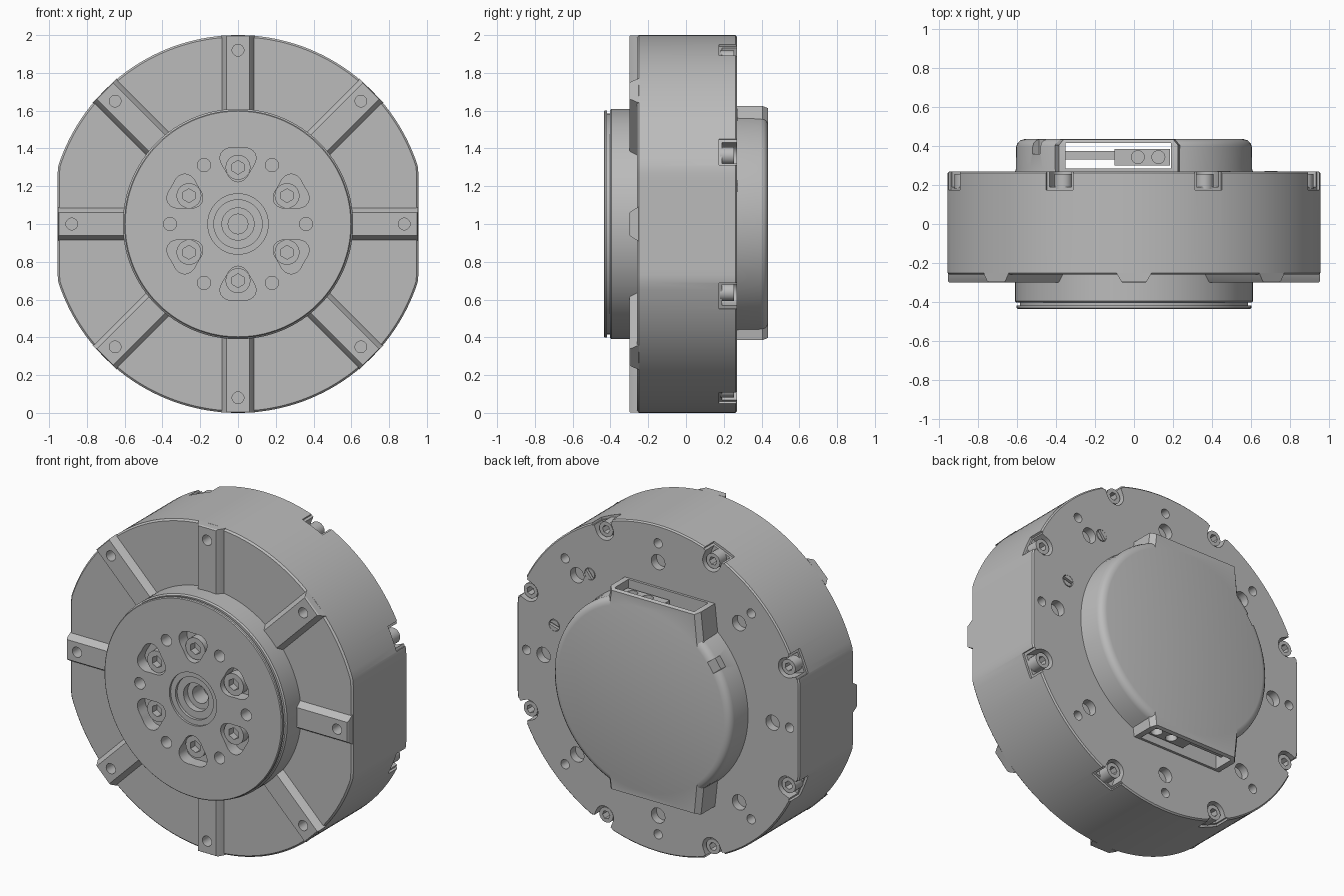
import bpy, bmesh, math
from math import sin, cos, pi, radians

old = bpy.data.objects.get("Cube")
if old:
    bpy.data.objects.remove(old, do_unlink=True)

grey = bpy.data.materials.new("machined grey")
grey.use_nodes = True
grey.diffuse_color = (0.5, 0.5, 0.5, 1)
grey.node_tree.nodes["Principled BSDF"].inputs["Base Color"].default_value = (0.5, 0.5, 0.5, 1)
parts = []


# ---- outlines, drawn in the plane across the motor axis ----
def circle(r, n=32):
    return [(r * cos(2 * pi * i / n), r * sin(2 * pi * i / n)) for i in range(n)]


def polar(radius, n=24):
    return [(radius(t) * cos(t), radius(t) * sin(t)) for t in (2 * pi * i / n for i in range(n))]


def hexagon(r):
    return polar(lambda t: r * cos(pi / 6) / cos((t % (pi / 3)) - pi / 6))


def rect(u0, u1, v0, v1):
    return [(u0, v0), (u1, v0), (u1, v1), (u0, v1)]


def flatted(r, flat):
    return [(max(-flat, min(flat, x)), z) for x, z in circle(r, 160)]


def slot(r, length):
    arc = [(r * cos(t), r * sin(t)) for t in (pi / 2 + pi * i / 12 for i in range(13))]
    return arc + [(length, -r), (length, r)]


# ---- solid from outlines stacked along y, moved out by off and turned by ang ----
def loft(bm, layers, ang=0, off=0):
    rings = []
    for y, pts in layers:
        rings.append([bm.verts.new(((u + off) * cos(ang) - v * sin(ang), y,
                                    1 + (u + off) * sin(ang) + v * cos(ang))) for u, v in pts])
    n = len(rings[0])
    faces = [bm.faces.new(rings[0]), bm.faces.new(rings[-1])]
    for a, b in zip(rings, rings[1:]):
        for i in range(n):
            j = (i + 1) % n
            faces.append(bm.faces.new((a[i], a[j], b[j], b[i])))
    bmesh.ops.recalc_face_normals(bm, faces=faces)


def prism(bm, pts, y0, y1, ang=0, off=0):
    loft(bm, [(y0, pts), (y1, pts)], ang, off)


def lathe(bm, profile, n=128):
    loft(bm, [(y, circle(r, n)) for y, r in profile])


def make(name, bm, keep=True):
    me = bpy.data.meshes.new(name)
    bm.to_mesh(me)
    bm.free()
    me.materials.append(grey)
    ob = bpy.data.objects.new(name, me)
    bpy.context.collection.objects.link(ob)
    if keep:
        parts.append(ob)
    return ob


def combine(ob, bm, mode='DIFFERENCE'):
    tool = make("cutter", bm, False)
    mod = ob.modifiers.new("cut", 'BOOLEAN')
    mod.operation, mod.solver, mod.object = mode, 'EXACT', tool
    bpy.context.view_layer.update()
    dg = bpy.context.evaluated_depsgraph_get()
    me = bpy.data.meshes.new_from_object(ob.evaluated_get(dg))
    ob.modifiers.clear()
    ob.data = me
    bpy.data.objects.remove(tool, do_unlink=True)


def socket_screw(bm, y0, y1, r, ang, off):
    depth = y0 + (y1 - y0) * 0.3
    loft(bm, [(y0, circle(r, 24)), (y1, circle(r, 24)),
              (y1, hexagon(r * 0.55)), (depth, hexagon(r * 0.55))], ang, off)


EIGHT = [k * pi / 4 for k in range(8)]
BETWEEN = [a + pi / 8 for a in EIGHT]
SIX = [pi / 6 + k * pi / 3 for k in range(6)]
SLOTTED = [(radians(51.5), 0.74), (radians(16), 0.73)]


def on_flat(ang):
    return abs(cos(ang)) > 0.99


# ---- housing: round drum with a flat on each side ----
bm = bmesh.new()
loft(bm, [(-0.26, flatted(0.99, 0.945)), (-0.25, flatted(1, 0.955)),
          (0.262, flatted(1, 0.955)), (0.27, flatted(0.992, 0.947))])
housing = make("housing", bm)

# ---- radial ribs on the front face ----
bm = bmesh.new()
for a in EIGHT:
    end = 0.953 if on_flat(a) else 0.999
    loft(bm, [(-0.25, rect(0.56, end, -0.09, 0.09)), (-0.262, rect(0.56, end, -0.085, 0.085)),
              (-0.292, rect(0.56, end, -0.066, 0.066)),
              (-0.3, rect(0.56, end - 0.005, -0.06, 0.06))], a)
ribs = make("front_ribs", bm)

# Mounting holes through rib tops
for target in (ribs, housing):
    bm = bmesh.new()
    for a in EIGHT:
        prism(bm, circle(0.031), -0.33, -0.21, a, 0.88 if on_flat(a) else 0.92)
    combine(target, bm)

# Holes and screw notches in the back face
bm = bmesh.new()
for a in EIGHT:
    prism(bm, circle(0.046), 0.22, 0.3, a, 0.775)
    prism(bm, circle(0.028), 0.2, 0.3, a, 0.89)
for a in BETWEEN:
    prism(bm, slot(0.06, 0.2), 0.19, 0.3, a, 0.945)
for a, r in SLOTTED:
    prism(bm, circle(0.036), 0.255, 0.3, a, r)
combine(housing, bm)
bm = bmesh.new()
for a in BETWEEN:
    prism(bm, rect(0.985, 1.1, -0.075, 0.075), 0.175, 0.3, a)
combine(housing, bm)

# ---- screws on the back ----
bm = bmesh.new()
for a in BETWEEN:
    socket_screw(bm, 0.18, 0.255, 0.046, a, 0.945)
make("rim_screws", bm)

bm = bmesh.new()
for a, r in SLOTTED:
    for side in (0, pi):
        arc = [(0.033 * cos(t + side), 0.033 * sin(t + side))
               for t in (radians(14 + 15.2 * i) for i in range(11))]
        prism(bm, arc, 0.25, 0.272, a, r)
make("slotted_plugs", bm)

# ---- output hub on the front ----
bm = bmesh.new()
lathe(bm, [(-0.24, 0.61), (-0.395, 0.61), (-0.403, 0.602), (-0.403, 0.585), (-0.417, 0.585),
           (-0.417, 0.602), (-0.43, 0.602), (-0.435, 0.597)])
hub = make("output_hub", bm)
bm = bmesh.new()
for a in SIX:
    pocket = polar(lambda t: 0.09 + 0.012 * cos(3 * t - pi), 36)
    prism(bm, pocket, -0.5, -0.36, a, 0.325)
    prism(bm, circle(0.035), -0.5, -0.34, a + pi / 6, 0.36)
lathe(bm, [(-0.5, 0.16), (-0.422, 0.16), (-0.422, 0.128), (-0.405, 0.128), (-0.405, 0.085),
           (-0.365, 0.085), (-0.365, 0.052), (-0.26, 0.052)], 64)
combine(hub, bm)

bm = bmesh.new()
for a in SIX:
    socket_screw(bm, -0.35, -0.412, 0.066, a, 0.3)
make("hub_bolts", bm)

# ---- rear cover with a connector mouth at top and bottom ----
bm = bmesh.new()
lathe(bm, [(0.25, 0.615), (0.28, 0.606), (0.395, 0.604), (0.415, 0.597),
           (0.429, 0.582), (0.435, 0.56)])
cover = make("rear_cover", bm)
for s, top in ((1, 0.625), (-1, 0.615)):
    wide = [(-0.42, 0.3 * s), (-0.385, top * s), (0.225, top * s), (0.27, 0.3 * s)]
    slim = [(-0.39, 0.3 * s), (-0.36, (top - 0.012) * s), (0.2, (top - 0.012) * s), (0.24, 0.3 * s)]
    bm = bmesh.new()
    loft(bm, [(0.25, wide), (0.405, wide), (0.434, slim)])
    combine(cover, bm, 'UNION')
bm = bmesh.new()
prism(bm, rect(-0.35, 0.19, -0.8, 0.8), 0.285, 0.415)
combine(cover, bm)
bm = bmesh.new()
prism(bm, rect(0.565, 0.7, -0.035, 0.035), 0.36, 0.5, radians(146))
combine(cover, bm)

# ---- connectors inside the mouths ----
for s, end in ((1, "top"), (-1, "bottom")):
    bm = bmesh.new()
    prism(bm, rect(-0.1, 0.185, *sorted((0.42 * s, 0.58 * s))), 0.3, 0.385)
    block = make(end + "_connector", bm)
    bm = bmesh.new()
    for x in (0.02, 0.125):
        bmesh.ops.create_cone(bm, cap_ends=True, segments=24, radius1=0.033, radius2=0.033, depth=0.12)
        bmesh.ops.translate(bm, verts=bm.verts[-48:], vec=(x, 0.343, 1 + 0.58 * s))
    combine(block, bm)
    bm = bmesh.new()
    prism(bm, rect(-0.36, -0.1, *sorted((0.48 * s, 0.56 * s))), 0.33, 0.375)
    make(end + "_connector_bar", bm)

# ---- smooth round walls, sharp edges ----
bpy.ops.object.select_all(action='DESELECT')
for ob in parts:
    ob.select_set(True)
bpy.context.view_layer.objects.active = housing
bpy.ops.object.shade_smooth_by_angle(angle=radians(30))
